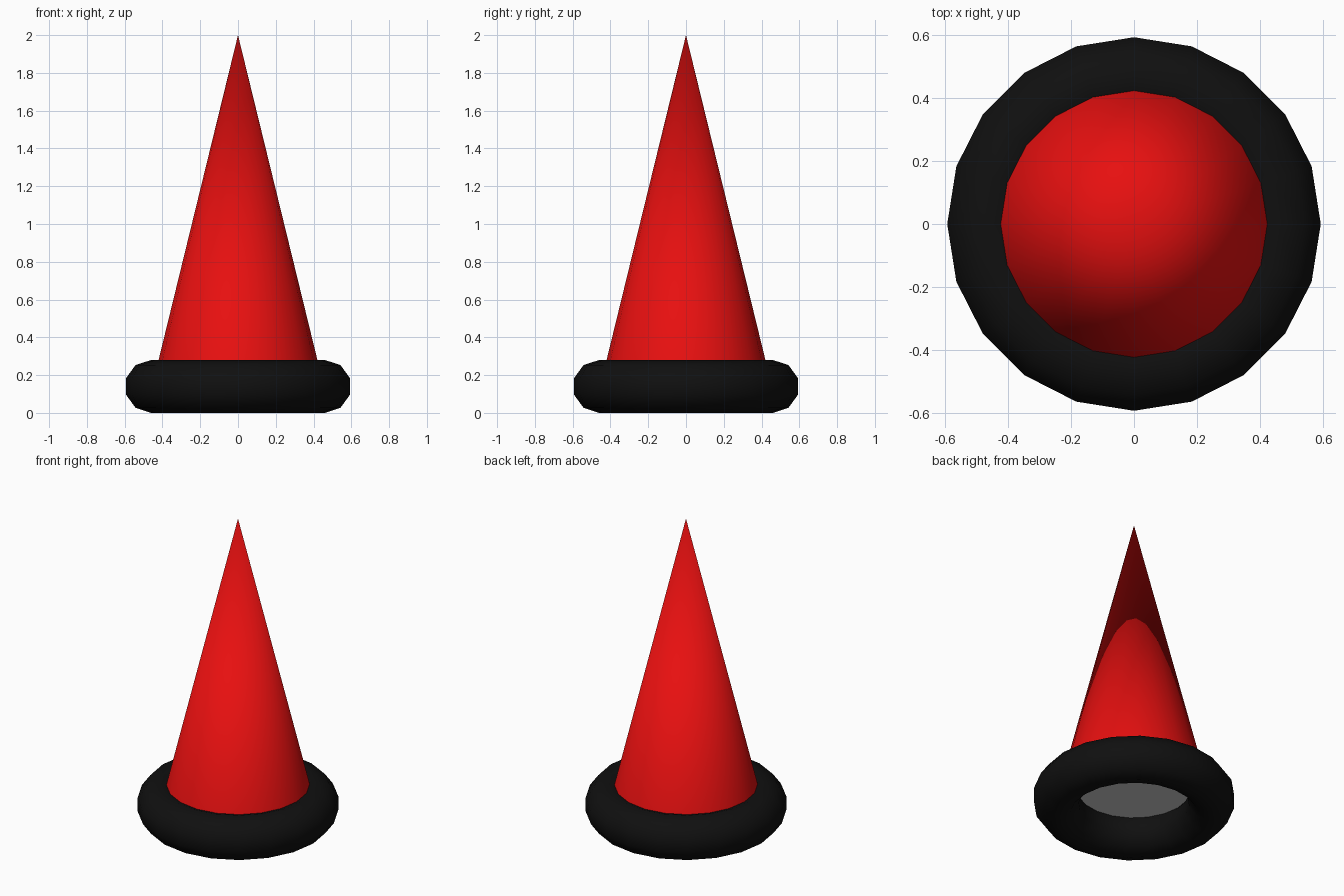
import bpy
from math import radians

if "Cube" in bpy.data.objects:
    bpy.data.objects.remove(bpy.data.objects["Cube"])


def colour(obj, name, rgb):
    mat = bpy.data.materials.new(name)
    mat.diffuse_color = (*rgb, 1)
    mat.use_nodes = True
    mat.node_tree.nodes["Principled BSDF"].inputs["Base Color"].default_value = mat.diffuse_color
    obj.data.materials.append(mat)


SIDES = 20

# Tall pointed body, open underneath, sunk slightly into the ring
bpy.ops.mesh.primitive_cone_add(vertices=SIDES, radius1=0.44, radius2=0, depth=1.8,
                                end_fill_type='NOTHING', location=(0, 0, 1.1))
body = bpy.context.object
body.name = "cone_body"
bpy.ops.object.shade_smooth()
colour(body, "red", (0.8, 0.005, 0.005))

# Plain grey disc closing the underside of the body
bpy.ops.mesh.primitive_circle_add(vertices=SIDES, radius=0.44, fill_type='NGON',
                                  location=(0, 0, 0.2), rotation=(radians(180), 0, 0))
bpy.context.object.name = "cone_underside"

# Thick rubber base ring; quarter turn of the section puts a vertex loop on the top
bpy.ops.mesh.primitive_torus_add(major_segments=SIDES, minor_segments=10,
                                 major_radius=0.46, minor_radius=0.14,
                                 location=(0, 0, 0.14))
ring = bpy.context.object
ring.name = "base_ring"
# Mirror the default section offset: rebuild the loops so they start at the top (90 degrees)
from math import cos, sin, atan2, hypot
for v in ring.data.vertices:
    around = atan2(v.co.y, v.co.x)
    section = atan2(v.co.z, hypot(v.co.x, v.co.y) - 0.46) + radians(18)
    r = 0.46 + 0.14 * cos(section)
    v.co = (r * cos(around), r * sin(around), 0.14 * sin(section))
bpy.ops.object.shade_smooth()
colour(ring, "black", (0.005, 0.005, 0.005))
